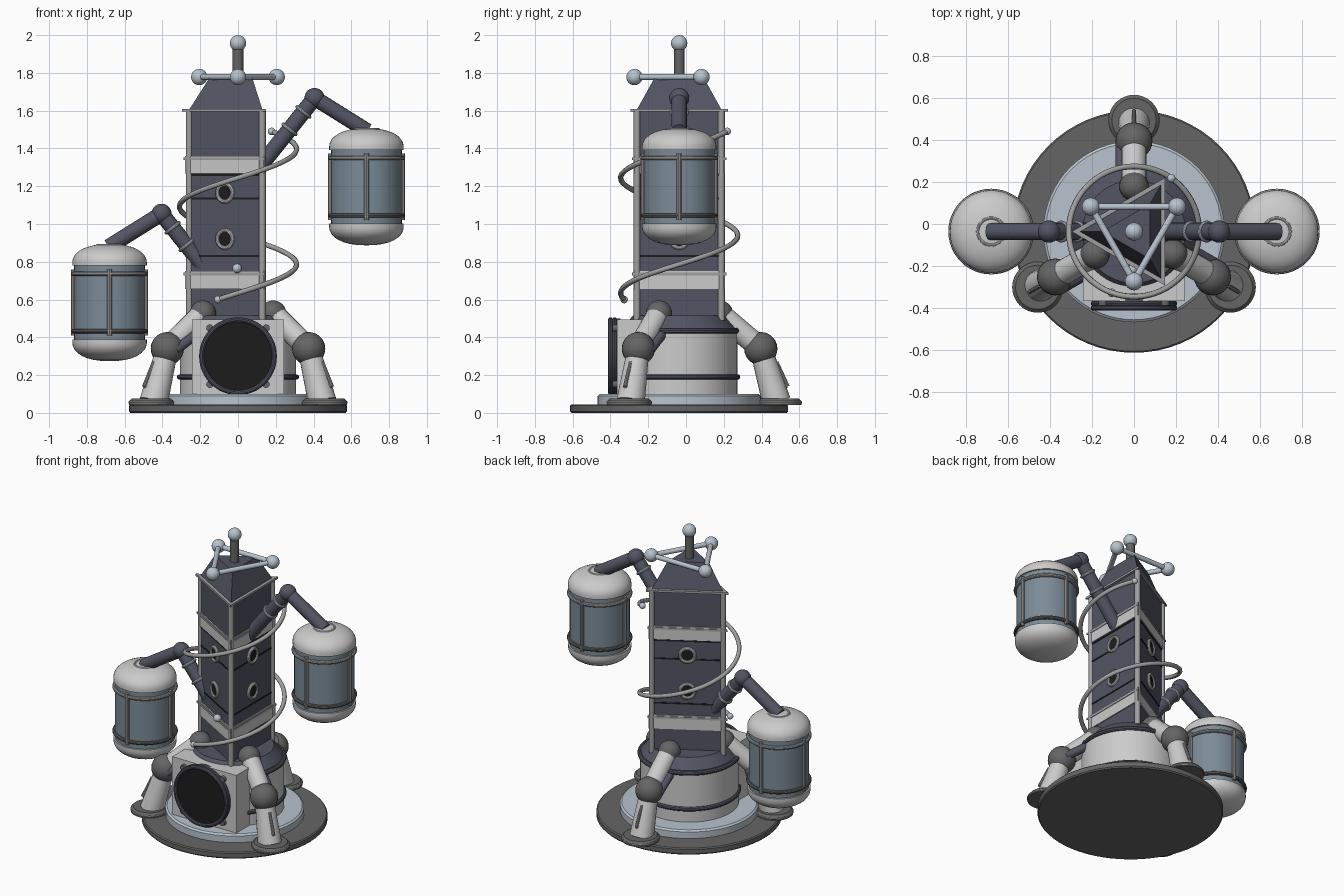
import bpy, bmesh
from math import sin, cos, pi, radians, sqrt
from mathutils import Vector, Matrix

if "Cube" in bpy.data.objects:
    bpy.data.objects.remove(bpy.data.objects["Cube"])

OY = -0.036  # tower axis sits slightly forward of the origin


def mat(name, r, g, b):
    m = bpy.data.materials.new(name)
    m.diffuse_color = (r, g, b, 1)
    m.use_nodes = True
    m.node_tree.nodes["Principled BSDF"].inputs["Base Color"].default_value = m.diffuse_color
    return m


DARK = mat("slate", .085, .09, .125)
LIGHT = mat("light_grey", .6, .6, .59)
PALE = mat("pale_blue", .48, .55, .62)
TANK = mat("steel_blue", .2, .26, .31)
GREY = mat("mid_grey", .13, .13, .13)
RAIL = mat("rail_grey", .35, .35, .35)
BLACK = mat("black", .012, .012, .012)


def finish(bm, name, m, smooth=True):
    bmesh.ops.translate(bm, verts=bm.verts, vec=(0, OY, 0))
    bmesh.ops.recalc_face_normals(bm, faces=bm.faces)
    me = bpy.data.meshes.new(name)
    bm.to_mesh(me)
    bm.free()
    ob = bpy.data.objects.new(name, me)
    bpy.context.collection.objects.link(ob)
    me.materials.append(m)
    if smooth:
        bpy.context.view_layer.objects.active = ob
        ob.select_set(True)
        bpy.ops.object.shade_smooth_by_angle(angle=radians(35))
        ob.select_set(False)
    return ob


def frame(origin, axis):
    return Matrix.Translation(origin) @ Vector((0, 0, 1)).rotation_difference(Vector(axis)).to_matrix().to_4x4()


def rod(name, a, b, r, m, r2=None, n=20):
    a, b = Vector(a), Vector(b)
    bm = bmesh.new()
    bmesh.ops.create_cone(bm, cap_ends=True, segments=n, radius1=r, radius2=r if r2 is None else r2,
                          depth=(b - a).length, matrix=frame((a + b) / 2, b - a))
    return finish(bm, name, m)


def ball(name, p, r, m):
    bm = bmesh.new()
    bmesh.ops.create_uvsphere(bm, u_segments=24, v_segments=14, radius=r, matrix=Matrix.Translation(p))
    return finish(bm, name, m)


def lathe(name, profile, m, origin=(0, 0, 0), axis=(0, 0, 1), n=48, closed=False):
    bm = bmesh.new()
    pts = list(profile) + ([profile[0]] if closed else [])
    vs = [bm.verts.new((r, 0, z)) for r, z in pts]
    es = [bm.edges.new(p) for p in zip(vs, vs[1:])]
    bmesh.ops.spin(bm, geom=vs + es, axis=(0, 0, 1), cent=(0, 0, 0), angle=2 * pi, steps=n)
    bmesh.ops.remove_doubles(bm, verts=bm.verts, dist=1e-5)
    bm.transform(frame(origin, axis))
    return finish(bm, name, m)


def ring(name, p, R, r, m, axis=(0, 0, 1)):
    return lathe(name, [(R + r * cos(i * pi / 5), r * sin(i * pi / 5)) for i in range(10)], m, p, axis, closed=True)


def tri(name, R1, R2, z0, z1, m):
    # triangular prism with one corner pointing to -x
    bm = bmesh.new()
    bmesh.ops.create_cone(bm, cap_ends=True, segments=3, radius1=R1, radius2=R2, depth=z1 - z0)
    d = Vector(max(bm.verts, key=lambda v: v.co.xy.length).co.xy)
    turn = pi - Vector((1, 0)).angle_signed(d) * -1
    bm.transform(Matrix.Translation((0, 0, (z0 + z1) / 2)) @ Matrix.Rotation(turn, 4, 'Z'))
    return finish(bm, name, m, False)


def polar(deg, r, z, t=0):
    a = radians(deg)
    return Vector((r * cos(a) - t * sin(a), r * sin(a) + t * cos(a), z))


# base plates and drum
lathe("base_plate", [(0, 0), (.57, 0), (.577, .008), (.577, .038), (.57, .045), (0, .045)], GREY, n=64)
lathe("base_step", [(0, .04), (.432, .04), (.432, .09), (.42, .1), (0, .1)], PALE, n=64)
lathe("drum", [(0, .1), (.308, .1), (.308, .44), (0, .44)], LIGHT)
lathe("drum_cap", [(0, .43), (.3, .43), (.3, .45), (.245, .515), (0, .515)], DARK)
for i, z in enumerate((.19, .435)):
    ring(f"drum_band_{i}", (0, 0, z), .308, .015, DARK)

# triangular tower
tri("tower_body", .265, .265, .45, 1.6, DARK)
tri("tower_roof", .262, .15, 1.6, 1.775, DARK)
tri("eave_plate", .297, .297, 1.595, 1.609, RAIL)
for i, (a, b) in enumerate(((.655, .75), (1.268, 1.36))):
    tri(f"light_band_{i}", .28, .28, a, b, LIGHT)
    tri(f"band_lip_{i}", .288, .288, b - .022, b - .008, RAIL)
for i, z in enumerate((.825, 1.13, 1.255)):
    tri(f"seam_{i}", .271, .271, z, z + .01, BLACK)
for k, a in enumerate((60, 180, 300)):
    rod(f"corner_rail_{k}", polar(a, .258, .49), polar(a, .258, 1.6), .018, RAIL, n=12)

# portholes on each face
for a in (0, 120, 240):
    for z in (.92, 1.165):
        n = polar(a, 1, 0)
        rod(f"porthole_glass_{a}_{z}", polar(a, .12, z), polar(a, .14, z), .044, BLACK)
        ring(f"porthole_ring_{a}_{z}", polar(a, .138, z), .046, .011, LIGHT, n)
rod("knob_stem", (-.005, -.12, .765), (-.005, -.18, .765), .01, RAIL)
ball("knob", (-.005, -.18, .765), .025, PALE)

# mast and triangular antenna
rod("mast", (0, 0, 1.76), (0, 0, 1.93), .028, GREY)
ball("mast_ball", (0, 0, 1.957), .043, PALE)
for a in (30, 150, 270):
    ball(f"antenna_ball_{a}", polar(a, .237, 1.778), .043, PALE)
    rod(f"antenna_bar_{a}", polar(a, .237, 1.778), polar(a + 120, .237, 1.778), .016, PALE)

# spiral cable
cu = bpy.data.curves.new("spiral_cable", 'CURVE')
cu.dimensions = '3D'
cu.bevel_depth = .014
cu.bevel_resolution = 2
sp = cu.splines.new('POLY')
N = 110
sp.points.add(N)
for i in range(N + 1):
    p = polar(-110 + 525 * i / N, .31, .6 + .89 * i / N)
    sp.points[i].co = (p.x, p.y + OY, p.z, 1)
cu.materials.append(RAIL)
bpy.context.collection.objects.link(bpy.data.objects.new("spiral_cable", cu))
ball("cable_end_low", polar(-110, .31, .6), .02, PALE)
ball("cable_end_high", polar(55, .31, 1.49), .02, PALE)

# front vent box
bm = bmesh.new()
bmesh.ops.create_cube(bm, size=1, matrix=Matrix.Translation((0, -.23, .297)) @ Matrix.Diagonal((.486, .2, .396, 1)))
finish(bm, "vent_box", LIGHT, False)
rod("vent_housing", (0, -.31, .3), (0, -.362, .3), .2, DARK, n=48)
rod("vent_grille", (0, -.33, .3), (0, -.366, .3), .182, BLACK, n=48)
for i, y in enumerate((-.342, -.364)):
    ring(f"vent_rim_{i}", (0, y, .3), .193, .013, DARK, (0, -1, 0))
for a in (45, 135, 225, 315):
    x, z = .21 * cos(radians(a)), .3 + .21 * sin(radians(a))
    rod(f"vent_bolt_{a}", (x, -.31, z), (x, -.352, z), .02, GREY, n=12)

# three landing legs
for a in (90, 210, 330):
    hip, knee, foot = polar(a, .215, .525), polar(a, .432, .34), polar(a, .515, .06)
    ball(f"leg_hip_{a}", hip, .07, GREY)
    ball(f"leg_knee_{a}", knee, .088, GREY)
    rod(f"leg_upper_{a}", hip, knee, .06, LIGHT)
    rod(f"leg_lower_{a}", knee, foot, .058, LIGHT, .076)
    rod(f"leg_piston_{a}", polar(a, .21, .47, .062), polar(a, .42, .33, .062), .026, DARK)
    rod(f"leg_strut_{a}", polar(a, .515, .27), polar(a, .575, .14), .01, RAIL, n=10)
    rod(f"leg_strut_foot_{a}", polar(a, .575, .14), polar(a, .545, .15), .01, RAIL, n=10)
    lathe(f"foot_pad_{a}", [(0, .042), (.118, .042), (.118, .062), (.105, .075), (0, .075)], GREY,
          polar(a, .53, 0), n=32)
    ring(f"foot_rim_{a}", polar(a, .53, .055), .113, .008, RAIL)

# side tanks on jointed arms
dome = [(.197, 0), (.197, .02)] + [(.197 * cos(t) ** .85, .02 + .095 * sin(t)) for t in
                                   [i * pi / 16 for i in range(1, 8)]] + [(0, .115)]
for side, s, zc in (("right", 1, 1.197), ("left", -1, .584)):
    c = Vector((s * .68, 0, zc))
    lathe(f"{side}_tank_body", [(0, -.2), (.187, -.2), (.187, .2), (0, .2)], TANK, c)
    for end, d in (("top", 1), ("bottom", -1)):
        lathe(f"{side}_tank_{end}_dome", [(0, d * .195)] + [(r, d * (.195 + z)) for r, z in dome], LIGHT, c)
        ring(f"{side}_tank_{end}_band", c + Vector((0, 0, d * .152)), .192, .012, RAIL if d > 0 else GREY)
    for a in (0, 90, 180, 270):
        rod(f"{side}_tank_rod_{a}", c + polar(a, .192, -.175), c + polar(a, .192, .175), .013, RAIL, n=10)
    root = Vector((s * .11, 0, zc + .1))
    elbow = Vector((s * .405, 0, zc + .47))
    tip = Vector((s * .685, 0, zc + .295))
    rod(f"{side}_arm_inner", root, elbow, .042, DARK)
    rod(f"{side}_arm_outer", elbow, tip, .041, DARK)
    ball(f"{side}_arm_elbow", elbow, .053, DARK)
    for f in (.55, .8):
        ring(f"{side}_arm_ring_{f}", root.lerp(elbow, f), .042, .01, PALE, elbow - root)
    ring(f"{side}_tank_collar", c + Vector((0, 0, .303)), .064, .008, LIGHT)
